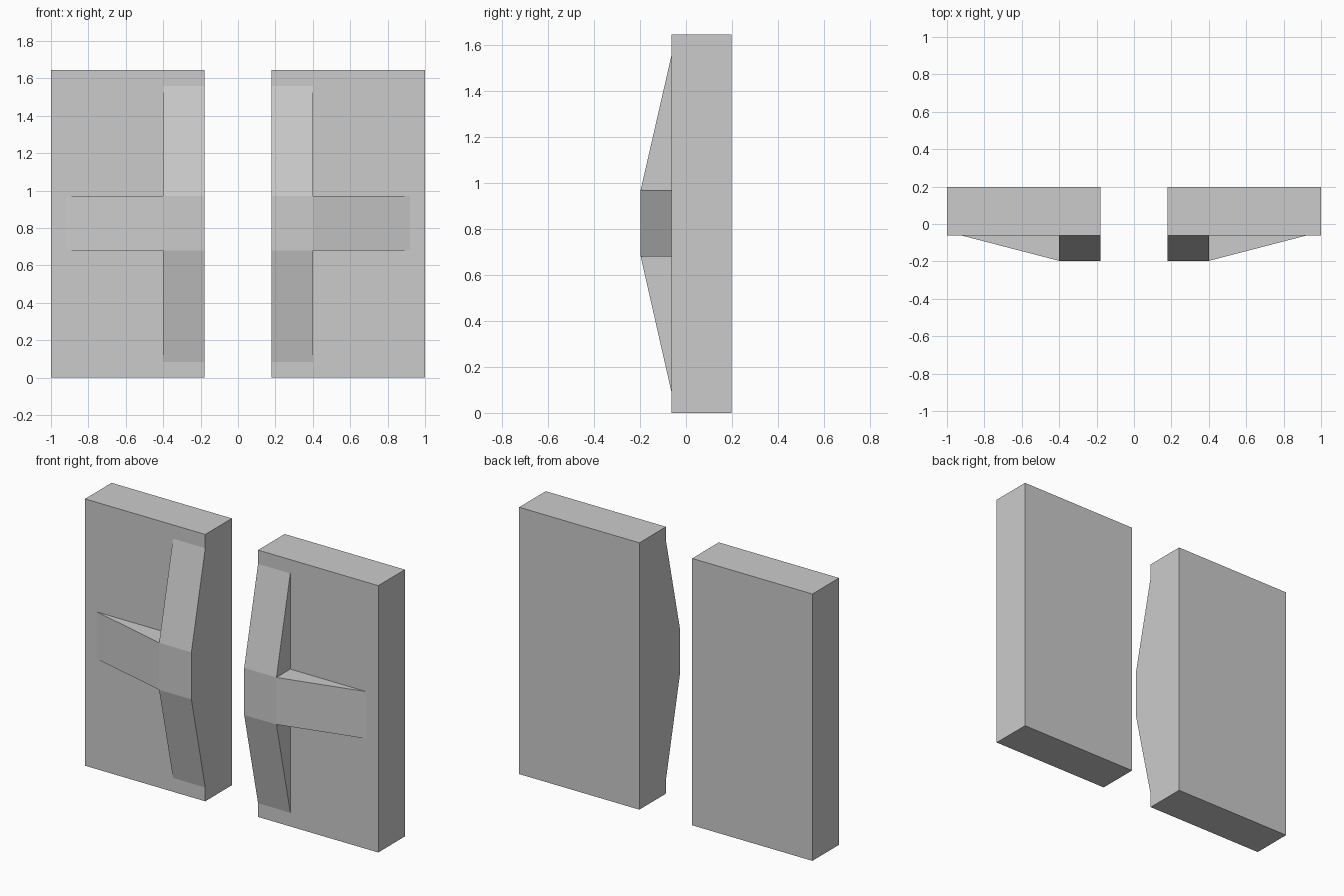
import bpy, bmesh
from mathutils import Matrix, Vector

if "Cube" in bpy.data.objects:
    bpy.data.objects.remove(bpy.data.objects["Cube"])

X0, X1 = 0.18, 1.0           # inner and outer side of a panel
BACK, FRONT, RIDGE = 0.197, -0.062, -0.197
HEIGHT = 1.645
RIB_X, RIB_END = 0.40, 0.92  # upright rib edge, tip of the sideways rib
BAR_LO, BAR_HI = 0.68, 0.97  # sideways rib
FOOT, CROWN = 0.085, 1.56    # ends of the upright rib


def make_panel(name, side):
    bm = bmesh.new()
    # Plain slab
    size = Vector((X1 - X0, BACK - FRONT, HEIGHT))
    centre = Vector(((X0 + X1) / 2, (BACK + FRONT) / 2, HEIGHT / 2))
    bmesh.ops.create_cube(bm, size=1, matrix=Matrix.Translation(centre) @ Matrix.Diagonal((*size, 1)))

    # Cut lines for the ribs
    cuts = [((x, 0, 0), (1, 0, 0)) for x in (RIB_X, RIB_END)]
    cuts += [((0, 0, z), (0, 0, 1)) for z in (FOOT, BAR_LO, BAR_HI, CROWN)]
    for co, no in cuts:
        bmesh.ops.bisect_plane(bm, geom=bm.verts[:] + bm.edges[:] + bm.faces[:],
                               plane_co=co, plane_no=no)

    # Raise the T-shaped rib, tapering back to the slab at its three tips
    def in_rib(face):
        c = face.calc_center_median()
        if face.normal.y > -0.9:
            return False
        upright = c.x < RIB_X and FOOT < c.z < CROWN
        bar = c.x < RIB_END and BAR_LO < c.z < BAR_HI
        return upright or bar

    bm.normal_update()
    rib = [f for f in bm.faces if in_rib(f)]
    new = bmesh.ops.extrude_face_region(bm, geom=rib)["geom"]
    bmesh.ops.delete(bm, geom=[f for f in rib if f.is_valid], context='FACES')
    for v in new:
        if isinstance(v, bmesh.types.BMVert):
            if v.co.x < RIB_X + 0.01 and BAR_LO - 0.01 < v.co.z < BAR_HI + 0.01:
                v.co.y = RIDGE
    bmesh.ops.remove_doubles(bm, verts=bm.verts[:], dist=0.0005)

    # Left or right hand version
    for v in bm.verts:
        v.co.x *= side
    bmesh.ops.recalc_face_normals(bm, faces=bm.faces[:])

    mesh = bpy.data.meshes.new(name)
    bm.to_mesh(mesh)
    bm.free()
    obj = bpy.data.objects.new(name, mesh)
    bpy.context.collection.objects.link(obj)
    return obj


make_panel("left_panel", -1)
make_panel("right_panel", 1)
